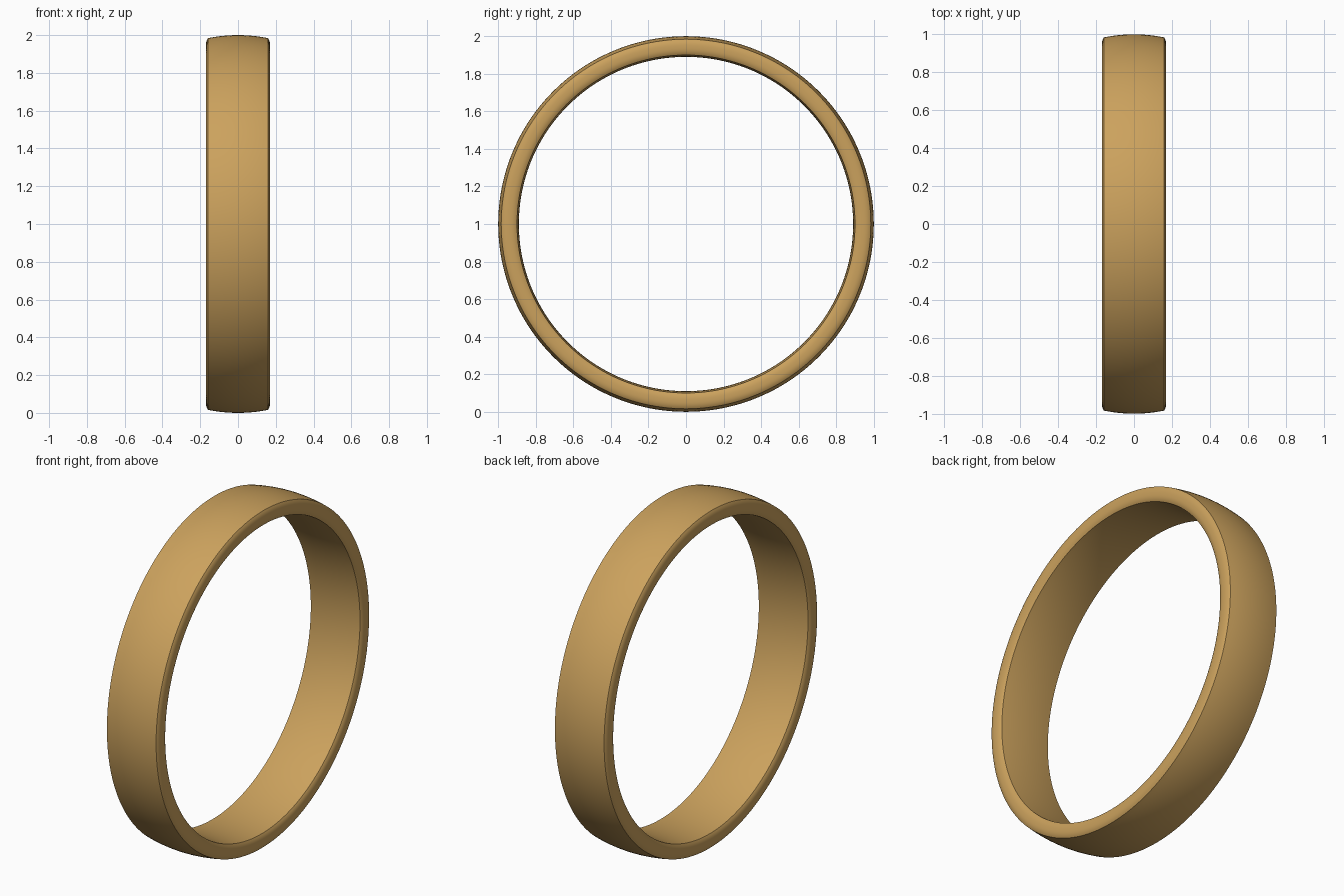
import bpy, bmesh, math

if "Cube" in bpy.data.objects:
    bpy.data.objects.remove(bpy.data.objects["Cube"])

SEGMENTS = 192
HALF_W, EDGE_X = 0.17, 0.159      # widest point, crease position
R_OUT, R_OUT_EDGE = 1.0, 0.984    # domed outside
R_IN, R_IN_EDGE = 0.89, 0.90      # slightly domed inside


def dome(r_mid, r_edge, x0, x1, n=12):
    """Shallow arc across the band, as (x, radius) points."""
    for i in range(n):
        x = x0 + (x1 - x0) * i / n
        yield x, r_mid + (r_edge - r_mid) * (x / EDGE_X) ** 2


def side(sign, r0, r1, n=12):
    """Rounded side wall between two creases."""
    for i in range(n):
        t = -1 + 2 * i / n
        x = EDGE_X + (HALF_W - EDGE_X) * (1 - abs(t) ** 2.6)
        yield sign * x, (r0 + r1) / 2 + t * (r1 - r0) / 2


# Closed cross-section of the band
profile = (list(dome(R_OUT, R_OUT_EDGE, -EDGE_X, EDGE_X))
           + list(side(1, R_OUT_EDGE, R_IN_EDGE))
           + list(dome(R_IN, R_IN_EDGE, EDGE_X, -EDGE_X))
           + list(side(-1, R_IN_EDGE, R_OUT_EDGE)))

# Revolve it around the x axis
bm = bmesh.new()
rings = []
for k in range(SEGMENTS):
    a = 2 * math.pi * k / SEGMENTS
    rings.append([bm.verts.new((x, r * math.cos(a), 1 + r * math.sin(a)))
                  for x, r in profile])
n = len(profile)
for k in range(SEGMENTS):
    a, b = rings[k], rings[(k + 1) % SEGMENTS]
    for i in range(n):
        j = (i + 1) % n
        bm.faces.new((a[i], a[j], b[j], b[i]))
bmesh.ops.recalc_face_normals(bm, faces=bm.faces)
mesh = bpy.data.meshes.new("ring_band")
bm.to_mesh(mesh)
bm.free()
ring = bpy.data.objects.new("ring_band", mesh)
bpy.context.collection.objects.link(ring)

# Gold material and smooth shading with crisp rims
gold = bpy.data.materials.new("gold")
gold.diffuse_color = (0.60, 0.36, 0.11, 1)
gold.use_nodes = True
gold.node_tree.nodes["Principled BSDF"].inputs["Base Color"].default_value = gold.diffuse_color
mesh.materials.append(gold)
bpy.context.view_layer.objects.active = ring
ring.select_set(True)
bpy.ops.object.shade_smooth_by_angle(angle=math.radians(30))
